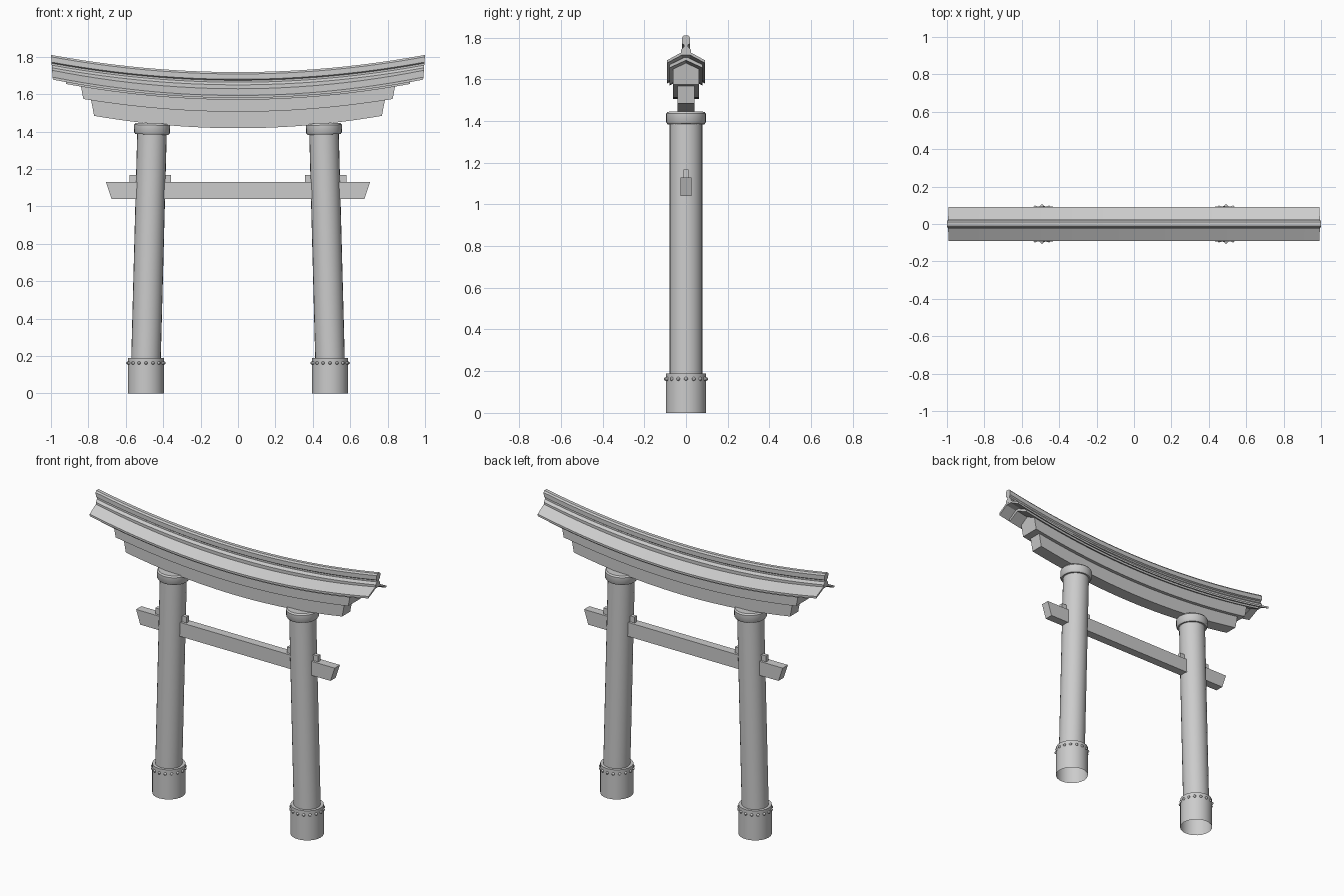
import bpy, bmesh, math
from mathutils import Matrix

if "Cube" in bpy.data.objects:
    bpy.data.objects.remove(bpy.data.objects["Cube"])


def finish(bm, name, smooth=False):
    bmesh.ops.recalc_face_normals(bm, faces=bm.faces)
    me = bpy.data.meshes.new(name)
    bm.to_mesh(me)
    bm.free()
    ob = bpy.data.objects.new(name, me)
    bpy.context.collection.objects.link(ob)
    if smooth:
        bpy.context.view_layer.objects.active = ob
        ob.select_set(True)
        bpy.ops.object.shade_smooth_by_angle(angle=math.radians(35))
        ob.select_set(False)
    return ob


def sweep(name, half, half_len, sag, slant=0.0, n=24):
    """Sweep a profile along x on an upward curve; half = (y, z) points for y >= 0."""
    prof = half + [(-y, z) for y, z in reversed(half) if y > 0]
    zmax = max(z for _, z in prof)
    bm = bmesh.new()
    rings = []
    for i in range(n + 1):
        t = -1 + 2 * i / n
        ring = []
        for y, z in prof:
            x = t * (half_len - slant * (zmax - z))
            ring.append(bm.verts.new((x, y, z + sag * x * x)))
        rings.append(ring)
    m = len(prof)
    for a, b in zip(rings, rings[1:]):
        for j in range(m):
            bm.faces.new((a[j], a[(j + 1) % m], b[(j + 1) % m], b[j]))
    bm.faces.new(rings[0])
    bm.faces.new(rings[-1])
    return finish(bm, name)


def lathe(name, profile, matrix, sides=24, cap_bottom=True):
    bm = bmesh.new()
    rings = [[bm.verts.new((r * math.cos(2 * math.pi * k / sides),
                            r * math.sin(2 * math.pi * k / sides), z))
              for k in range(sides)] for r, z in profile]
    for a, b in zip(rings, rings[1:]):
        for k in range(sides):
            q = (k + 1) % sides
            bm.faces.new((a[k], a[q], b[q], b[k]))
    if cap_bottom:
        bm.faces.new(rings[0])
    bm.faces.new(rings[-1])
    bmesh.ops.transform(bm, matrix=matrix, verts=bm.verts)
    return finish(bm, name, True)


# Pillars: upright base sleeve, leaning shaft, collar and studs
for side, s in (("left", -1), ("right", 1)):
    lathe(side + "_base", [(0.097, 0), (0.097, 0.19)],
          Matrix.Translation((s * 0.492, 0, 0)), cap_bottom=False)
    lean = (Matrix.Translation((s * 0.492, 0, 0.18))
            @ Matrix.Rotation(-s * 0.0265, 4, 'Y'))
    lathe(side + "_pillar", [(0.079, 0), (0.079, 1.23)], lean)
    lathe(side + "_collar", [(0.089, 1.205), (0.096, 1.215), (0.096, 1.255), (0.089, 1.264)], lean)
    bm = bmesh.new()
    for k in range(16):
        a = 2 * math.pi * k / 16
        pos = (s * 0.492 + 0.097 * math.cos(a), 0.097 * math.sin(a), 0.163)
        bmesh.ops.create_uvsphere(bm, u_segments=8, v_segments=6, radius=0.009,
                                  matrix=Matrix.Translation(pos))
    finish(bm, side + "_studs", True)
    # Wedge locking the tie beam
    bm = bmesh.new()
    bmesh.ops.create_cube(bm, size=1, matrix=Matrix.Translation((s * 0.468, 0, 1.147))
                          @ Matrix.Diagonal((0.222, 0.024, 0.042, 1)))
    finish(bm, side + "_wedge")

# Straight tie beam with slanted ends
sweep("tie_beam", [(0.027, 1.04), (0.027, 1.13)], 0.706, 0, 0.33, n=1)

# Curved lintels
sweep("lower_lintel", [(0.041, 1.418), (0.041, 1.507)], 0.787, 0.112, 0.2)
sweep("upper_lintel", [(0.062, 1.506), (0.062, 1.591), (0, 1.622)], 0.85, 0.1, 0.2)

# Gabled roof boards
sweep("under_roof", [(0, 1.606), (0.08, 1.570), (0.08, 1.584), (0, 1.624)], 0.925, 0.1, 0.1)
sweep("roof", [(0, 1.628), (0.091, 1.580), (0.091, 1.593), (0, 1.642)], 0.995, 0.1, 0.08)

# Ridge with flared foot, narrow web and cap
sweep("ridge", [(0.024, 1.625), (0.024, 1.650), (0.010, 1.664), (0.010, 1.674),
                (0.019, 1.680), (0.019, 1.708), (0.011, 1.718)], 1.0, 0.092, 0.08)
